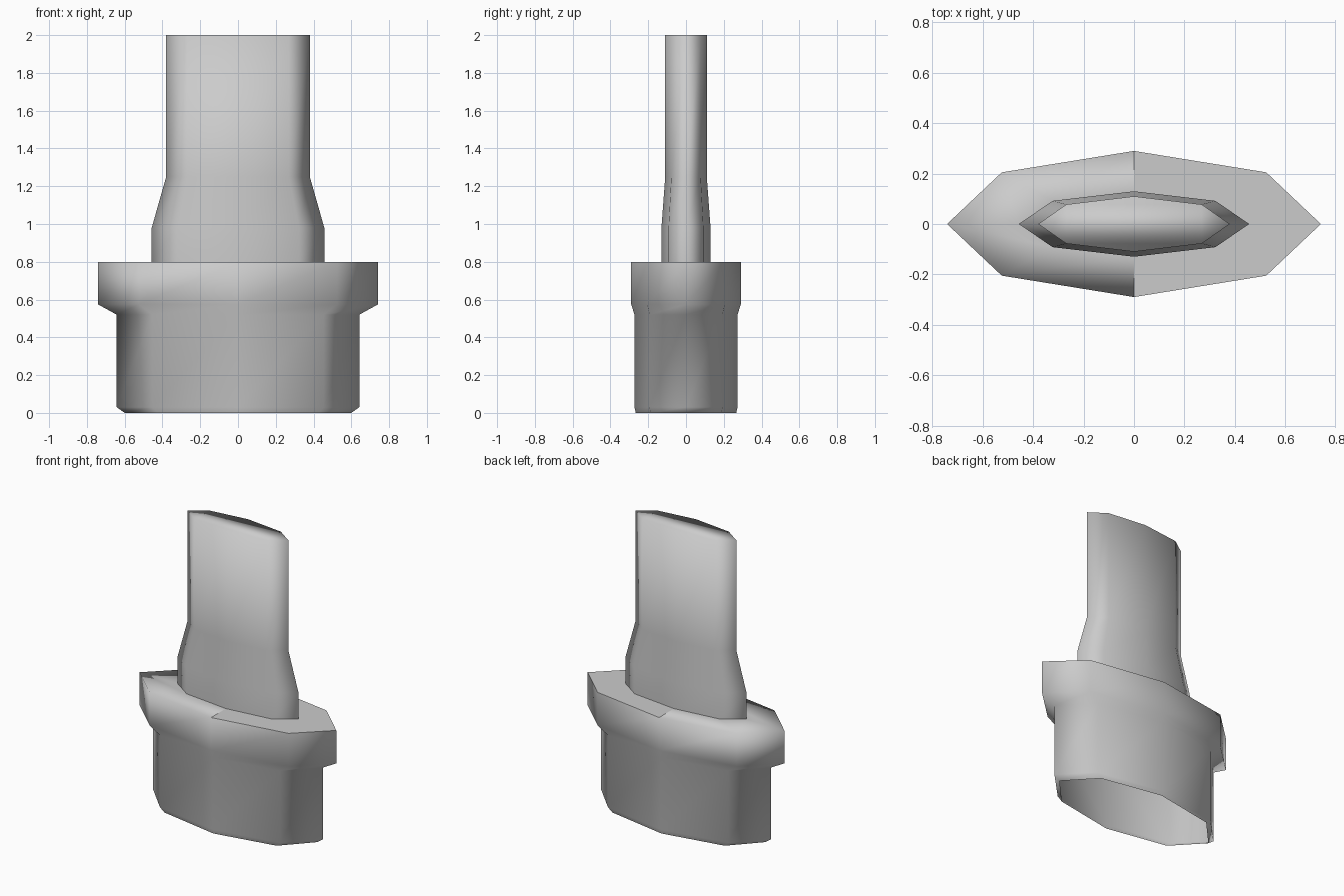
import bpy, bmesh, math

if "Cube" in bpy.data.objects:
    bpy.data.objects.remove(bpy.data.objects["Cube"])

SIDES = 8


def loft(name, rings, cap_top=False, flat=None):
    """Skin stretched octagon rings given as (x radius, y radius, z)."""
    bm = bmesh.new()
    loops = []
    for rx, ry, z in rings:
        angles = [2 * math.pi * i / SIDES for i in range(SIDES)]
        loops.append([bm.verts.new((rx * math.cos(a), ry * math.sin(a), z)) for a in angles])
    for low, high in zip(loops, loops[1:]):
        for i in range(SIDES):
            j = (i + 1) % SIDES
            bm.faces.new((low[i], low[j], high[j], high[i]))
    if cap_top:
        bm.faces.new(loops[-1])
    bm.normal_update()
    for f in bm.faces:
        f.smooth = not (flat and flat(f))
    mesh = bpy.data.meshes.new(name)
    bm.to_mesh(mesh)
    bm.free()
    obj = bpy.data.objects.new(name, mesh)
    bpy.context.collection.objects.link(obj)
    return obj


# Hollow base, open below, with a wider collar and a flat shelf around the blade
loft("base_and_collar", [
    (0.60, 0.266, 0.0),
    (0.642, 0.273, 0.03),
    (0.642, 0.273, 0.52),
    (0.742, 0.29, 0.575),
    (0.742, 0.29, 0.80),
    (0.457, 0.13, 0.80),
], flat=lambda f: f.normal.z > 0.9 and f.calc_center_median().x > 0)

# Upright blade, tapering above its foot, closed at the top
loft("blade", [
    (0.457, 0.13, 0.80),
    (0.457, 0.13, 0.98),
    (0.38, 0.11, 1.25),
    (0.38, 0.11, 2.0),
], cap_top=True)
